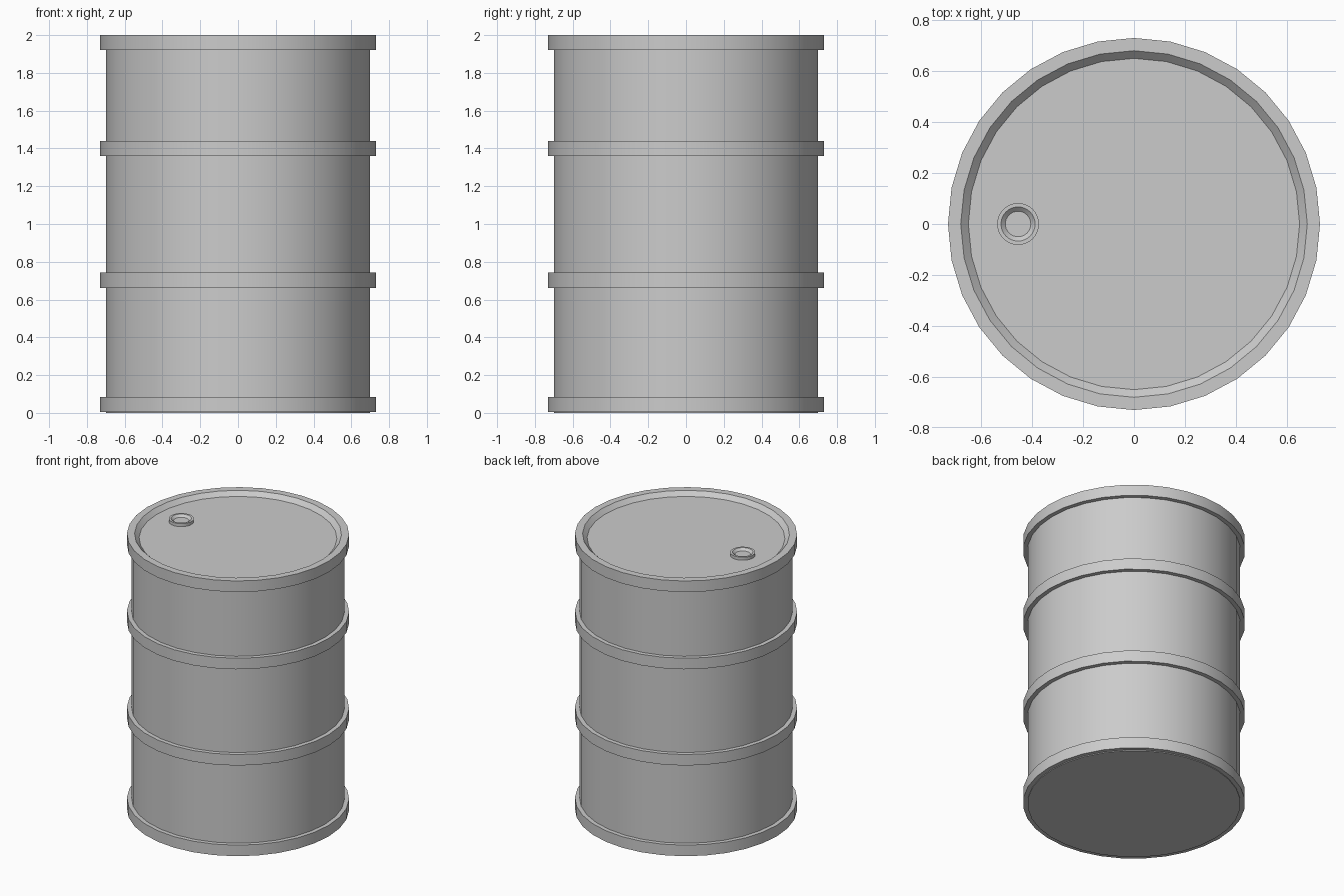
import bpy
import bmesh
import math
from mathutils import Matrix, Vector

SIDES = 32
BODY_R, BAND_R = 0.70, 0.73
LID_Z = 1.97

if "Cube" in bpy.data.objects:
    bpy.data.objects.remove(bpy.data.objects["Cube"], do_unlink=True)

# Single painted steel colour
steel = bpy.data.materials.new("grey_steel")
steel.use_nodes = True
grey = (0.6, 0.6, 0.6, 1.0)
steel.diffuse_color = grey
steel.node_tree.nodes["Principled BSDF"].inputs["Base Color"].default_value = grey


def lathe(name, profile, location=(0, 0, 0)):
    """Revolve a (radius, height) profile about the vertical axis."""
    bm = bmesh.new()
    verts = [bm.verts.new((r, 0, z)) for r, z in profile]
    edges = [bm.edges.new(pair) for pair in zip(verts, verts[1:])]
    bmesh.ops.spin(bm, geom=verts + edges, cent=(0, 0, 0), axis=(0, 0, 1),
                   angle=math.tau, steps=SIDES, use_merge=True)
    bmesh.ops.remove_doubles(bm, verts=bm.verts, dist=0.0001)
    bmesh.ops.recalc_face_normals(bm, faces=bm.faces)
    # Open shells: make sure the profile's right-hand side faces outward
    bm.faces.ensure_lookup_table()
    r0, z0 = profile[0]
    r1, z1 = profile[1]
    mid = Vector(((r0 + r1) / 2, 0, (z0 + z1) / 2))
    face = min(bm.faces, key=lambda f: (f.calc_center_median() - mid).length)
    if face.normal.dot(Vector((z1 - z0, 0, r0 - r1))) < 0:
        bmesh.ops.reverse_faces(bm, faces=bm.faces)
    bmesh.ops.transform(bm, matrix=Matrix.Translation(location), verts=bm.verts)
    mesh = bpy.data.meshes.new(name)
    bm.to_mesh(mesh)
    bm.free()
    mesh.materials.append(steel)
    obj = bpy.data.objects.new(name, mesh)
    bpy.context.collection.objects.link(obj)
    bpy.ops.object.select_all(action='DESELECT')
    obj.select_set(True)
    bpy.context.view_layer.objects.active = obj
    bpy.ops.object.shade_smooth_by_angle(angle=math.radians(30))
    return obj


# Drum wall with its flat bottom
lathe("drum_body", [(0, 0), (BODY_R, 0), (BODY_R, 1.92)])

# Raised hoops around the wall
for name, z in (("bottom_hoop", 0.005), ("lower_hoop", 0.662), ("upper_hoop", 1.36)):
    lathe(name, [(BODY_R, z), (BAND_R, z), (BAND_R, z + 0.08), (BODY_R, z + 0.08)])

# Top rim sloping down to the recessed lid
lathe("top_rim_and_lid", [(BODY_R, 1.92), (BAND_R, 1.92), (BAND_R, 2.0),
                          (0.68, 2.0), (0.65, LID_Z), (0, LID_Z)])

# Filler cap on the lid
lathe("filler_cap", [(0.082, 0), (0.082, 0.022), (0.067, 0.022), (0.05, 0.006), (0, 0.006)],
      (-0.455, 0, LID_Z))
